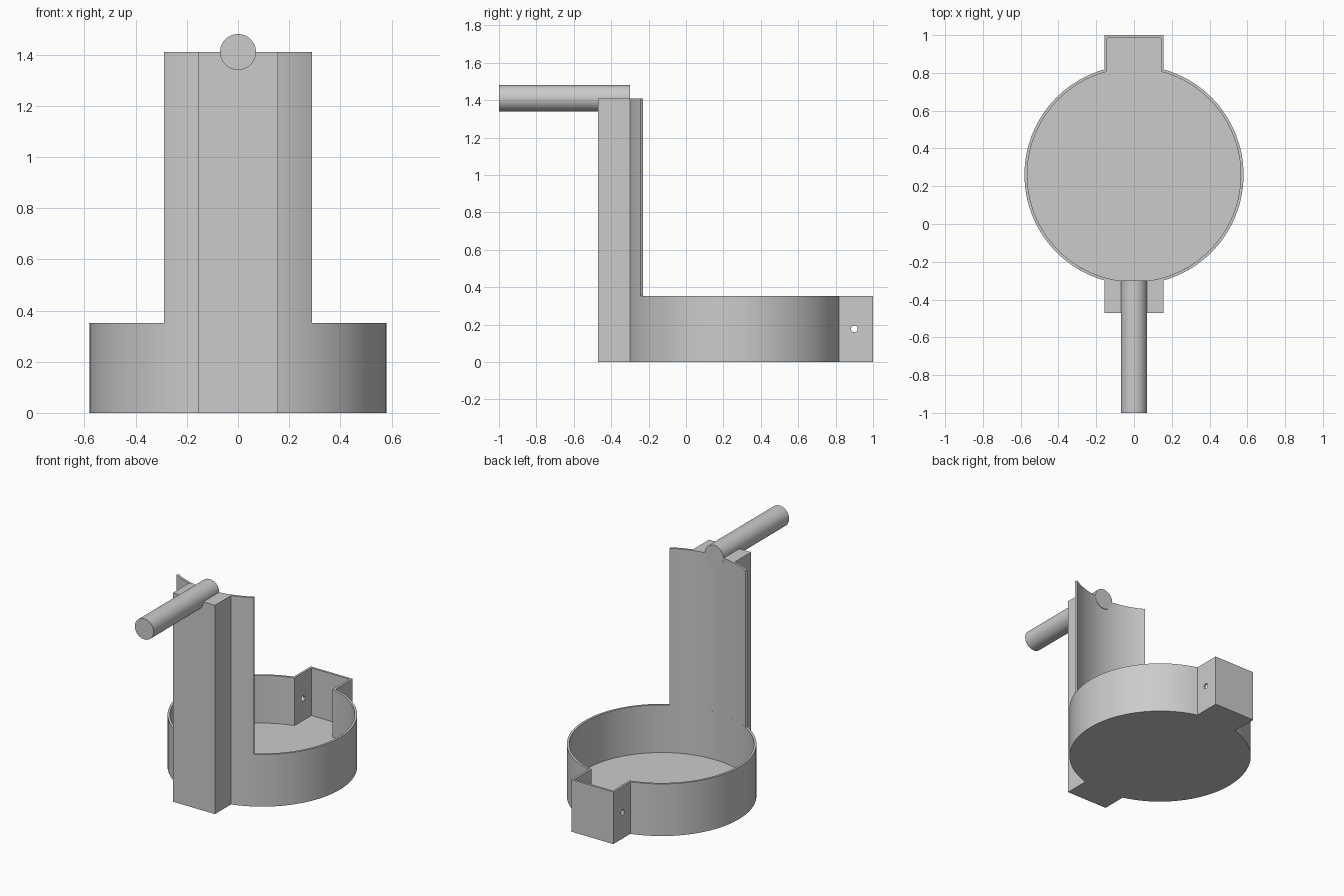
import bpy, bmesh
from math import asin, pi, sin, cos

cube = bpy.data.objects.get("Cube")
if cube:
    bpy.data.objects.remove(cube)

CY, R, T = 0.26, 0.58, 0.015        # bowl centre, radius, wall thickness
RIM, TOP, FLOOR = 0.352, 1.41, 0.03
TAB, BACK, FRONT = 0.157, 1.0, -0.47

grey = bpy.data.materials.new("plain grey")
grey.use_nodes = True
colour = (0.6, 0.6, 0.6, 1)
grey.diffuse_color = colour
grey.node_tree.nodes["Principled BSDF"].inputs["Base Color"].default_value = colour


def finish(name, bm):
    bmesh.ops.recalc_face_normals(bm, faces=bm.faces)
    mesh = bpy.data.meshes.new(name)
    bm.to_mesh(mesh)
    bm.free()
    mesh.materials.append(grey)
    obj = bpy.data.objects.new(name, mesh)
    bpy.context.collection.objects.link(obj)
    return obj


def smooth(obj):
    bpy.ops.object.select_all(action="DESELECT")
    obj.select_set(True)
    bpy.context.view_layer.objects.active = obj
    bpy.ops.object.shade_smooth_by_angle(angle=0.5)


def arc(r, start, end, n):
    """Points about the bowl centre, angles measured from +y."""
    angles = [start + (end - start) * i / n for i in range(n + 1)]
    return [(r * sin(a), CY + r * cos(a)) for a in angles]


def prism(name, outline, z0, z1):
    bm = bmesh.new()
    face = bm.faces.new([bm.verts.new((x, y, z0)) for x, y in outline])
    ext = bmesh.ops.extrude_face_region(bm, geom=[face], use_keep_orig=True)
    verts = [v for v in ext["geom"] if isinstance(v, bmesh.types.BMVert)]
    bmesh.ops.translate(bm, verts=verts, vec=(0, 0, z1 - z0))
    return finish(name, bm)


def rod(name, radius, length, location, rotation, sides):
    bpy.ops.mesh.primitive_cylinder_add(vertices=sides, radius=radius, depth=length,
                                        location=location, rotation=rotation)
    obj = bpy.context.object
    obj.name = name
    obj.data.materials.append(grey)
    return obj


# Open bowl with a square pocket at the back, as one closed shell
def bowl_outline(inset):
    r, half, y = R - inset, TAB - inset, BACK - inset
    a = asin(half / r)
    return arc(r, a, 2 * pi - a, 120) + [(-half, y), (half, y)]


bm = bmesh.new()
levels = [(0, 0), (0, RIM), (T, RIM), (T, FLOOR)]
loops = [[bm.verts.new((x, y, z)) for x, y in bowl_outline(inset)] for inset, z in levels]
for low, high in zip(loops, loops[1:]):
    for i in range(len(low)):
        bm.faces.new((low[i - 1], low[i], high[i], high[i - 1]))
bm.faces.new(loops[0])
bm.faces.new(loops[-1])
bowl = finish("bowl", bm)

# Pin hole through both pocket sides
cutter = rod("pin_hole_cutter", 0.018, 0.6, (0, 0.9, 0.177), (0, pi / 2, 0), 24)
cut = bowl.modifiers.new("pin hole", "BOOLEAN")
cut.operation = "DIFFERENCE"
cut.solver = "EXACT"
cut.object = cutter
bpy.context.view_layer.objects.active = bowl
bpy.ops.object.modifier_apply(modifier=cut.name)
bpy.data.objects.remove(cutter)
smooth(bowl)

# Tall curved splash wall above the front rim
a = asin(0.29 / R)
wall = arc(R, pi - a, pi + a, 32) + arc(R - T, pi + a, pi - a, 32)
smooth(prism("curved_wall", wall, RIM, TOP))

# Solid column hugging the outside of the wall
a = asin(TAB / R)
column = arc(R, pi - a, pi + a, 20) + [(-TAB, FRONT), (TAB, FRONT)]
smooth(prism("front_column", column, 0, TOP))

# Round handle lying across the top of the column
smooth(rod("handle", 0.07, 0.7, (0, -0.65, TOP), (pi / 2, 0, 0), 64))
